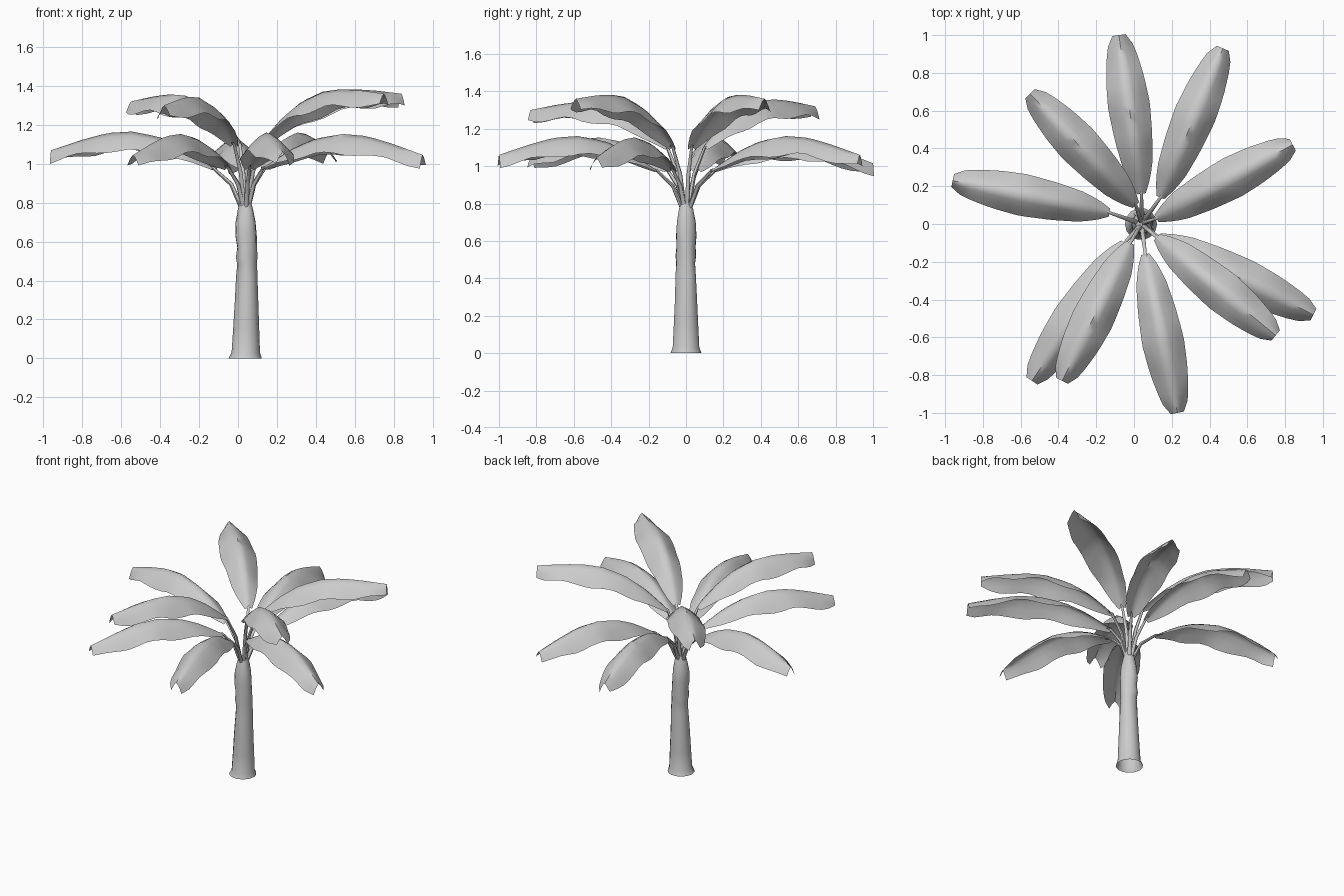
import bpy, bmesh, math
from mathutils import Vector

if "Cube" in bpy.data.objects:
    bpy.data.objects.remove(bpy.data.objects["Cube"])

grey = bpy.data.materials.new("plain_grey")
grey.use_nodes = True
GREY = (0.6, 0.6, 0.6, 1)
grey.diffuse_color = GREY
grey.node_tree.nodes["Principled BSDF"].inputs["Base Color"].default_value = GREY

CROWN = Vector((0.04, 0, 0.77))


def sheet(name, rows, closed=False, angle=60):
    """Skin a list of point rows into a smooth-shaded mesh."""
    bm = bmesh.new()
    grid = [[bm.verts.new(p) for p in row] for row in rows]
    for a, b in zip(grid, grid[1:]):
        n = len(a)
        for i in range(n if closed else n - 1):
            j = (i + 1) % n
            bm.faces.new((a[i], a[j], b[j], b[i]))
    mesh = bpy.data.meshes.new(name)
    bm.to_mesh(mesh)
    bm.free()
    mesh.materials.append(grey)
    obj = bpy.data.objects.new(name, mesh)
    bpy.context.collection.objects.link(obj)
    bpy.ops.object.select_all(action="DESELECT")
    obj.select_set(True)
    bpy.context.view_layer.objects.active = obj
    bpy.ops.object.shade_smooth_by_angle(angle=math.radians(angle))
    return obj


def sample(points, t):
    """Read a piecewise profile of (t, value) pairs."""
    for (a, u), (b, v) in zip(points, points[1:]):
        if t <= b:
            return u + (v - u) * (t - a) / (b - a)
    return points[-1][1]


# Trunk: height, radius, centre x
TRUNK = [(0, .085, .037), (.03, .073, .04), (.15, .067, .042), (.3, .06, .044),
         (.42, .055, .046), (.48, .051, .046), (.52, .055, .042), (.57, .051, .045),
         (.63, .055, .04), (.7, .051, .04), (.76, .04, .04), (.8, .03, .04)]
SIDES = 14
rings = []
for z, r, cx in TRUNK:
    ring = []
    for k in range(SIDES):
        a = math.tau * k / SIDES
        bump = 1 + 0.05 * math.sin(3 * a + 14 * z) * (z > .4)
        ring.append((cx + r * bump * math.cos(a), r * bump * math.sin(a), z))
    rings.append(ring)
rings.append([(.04, 0, .8 + .001 * (k % 2)) for k in range(SIDES)])
sheet("trunk", rings, closed=True)

# Leaf profiles along the length: half width, edge droop, ridge heights
WIDTH = [(0, .022), (.08, .055), (.18, .08), (.35, .1), (.55, .112), (.72, .102),
         (.86, .083), (.95, .063), (1, .035)]
DROOP = [(0, .012), (.15, .05), (.3, .085), (.5, .1), (.75, .085), (1, .06)]
LOW = [(0, .98), (.1, 1.035), (.2, 1.085), (.33, 1.13), (.5, 1.153), (.65, 1.142),
       (.8, 1.105), (1, 1.045)]
HIGH = [(0, 1.1), (.1, 1.18), (.2, 1.25), (.33, 1.32), (.5, 1.37), (.65, 1.383),
        (.8, 1.377), (1, 1.36)]

# Leaves: start xy, tip xy, ridge profile, height change at the tip
LEAVES = [
    ((.04, .16), (-.08, 1), LOW, -.03),
    ((.14, .14), (.47, .93), LOW, .015),
    ((.12, .03), (.84, .42), HIGH, 0),
    ((.13, -.07), (.95, -.48), LOW, 0),
    ((.12, -.07), (.75, -.59), HIGH, 0),
    ((.06, -.16), (.23, -1), LOW, .015),
    ((-.02, -.1), (-.38, -.83), HIGH, -.06),
    ((-.05, -.1), (-.54, -.83), LOW, 0),
    ((-.13, .06), (-.96, .23), LOW, .025),
    ((.01, .1), (-.55, .69), HIGH, -.04),
]
ROWS, HALF = 16, 3


def leaf(index, start, tip, ridge, lift):
    start, tip = Vector(start), Vector(tip)
    along = (tip - start).normalized()
    side = Vector((-along.y, along.x))
    rows = []
    for i in range(ROWS + 1):
        t = i / ROWS
        mid = start.lerp(tip, t)
        w, d = sample(WIDTH, t), sample(DROOP, t)
        z = sample(ridge, t) + lift * t
        row = []
        for k in range(-HALF, HALF + 1):
            s = k / HALF
            wave = .011 * math.sin(17 * t + index * 2 + s) * s * s * min(1, 3 * t)
            p = mid + side * (s * w)
            row.append((p.x, p.y, z - d * abs(s) ** 1.4 + wave))
        rows.append(row)
    sheet(f"leaf_{index}", rows)


def stem(index, start, z):
    """Thin tapering stalk that bows outward from the trunk top to the leaf."""
    end = Vector((*start, z))
    out = end - CROWN
    base = CROWN + Vector((out.x, out.y, 0)) * .12
    bend = base.lerp(end, .5) + Vector((-out.x, -out.y, 0)) * .12 + Vector((0, 0, .02))
    far = end + Vector((out.x, out.y, .05)) * .25
    path = [base, bend, end, far]
    across = Vector((-out.y, out.x, 0)).normalized()
    up = across.cross(out).normalized()
    rows = []
    for p, r in zip(path, (.013, .011, .008, .002)):
        rows.append([p + across * (r * math.cos(a)) + up * (r * math.sin(a))
                     for a in (math.tau * k / 6 for k in range(6))])
    sheet(f"stem_{index}", rows, closed=True)


for n, (start, tip, ridge, lift) in enumerate(LEAVES, 1):
    leaf(n, start, tip, ridge, lift)
    stem(n, start, ridge[0][1])
